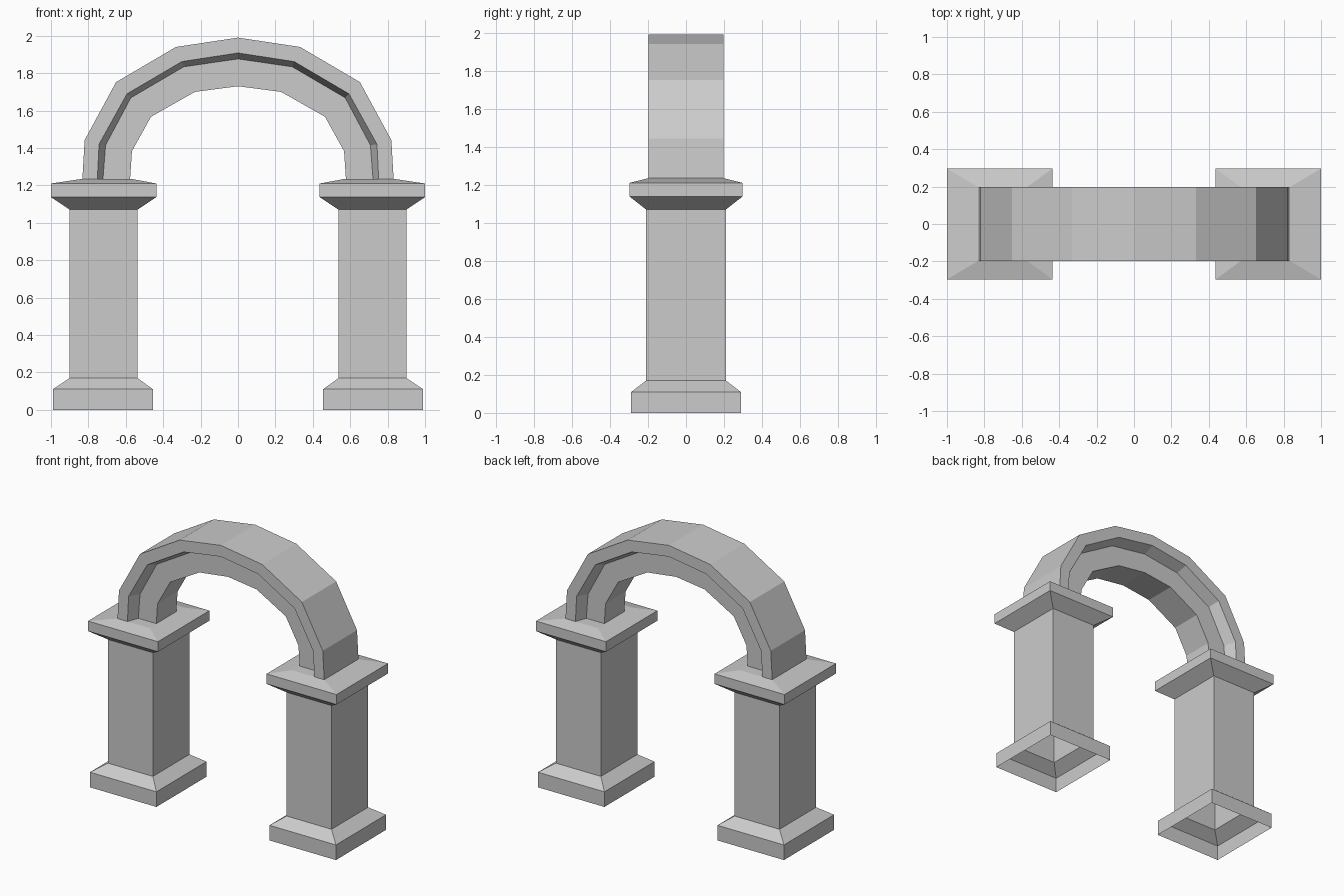
import bpy
import bmesh

if "Cube" in bpy.data.objects:
    bpy.data.objects.remove(bpy.data.objects["Cube"], do_unlink=True)

# Single stone colour
stone = bpy.data.materials.new("grey stone")
stone.use_nodes = True
stone.diffuse_color = (0.6, 0.6, 0.6, 1)
stone.node_tree.nodes["Principled BSDF"].inputs["Base Color"].default_value = (0.6, 0.6, 0.6, 1)


def loft(name, rings, cap_end=False):
    """Skin closed rings into a shell and mirror it across x = 0."""
    bm = bmesh.new()
    loops = [[bm.verts.new(p) for p in ring] for ring in rings]
    for a, b in zip(loops, loops[1:]):
        n = len(a)
        for i in range(n):
            j = (i + 1) % n
            bm.faces.new((a[i], a[j], b[j], b[i]))
    if cap_end:
        bm.faces.new(loops[-1])
    bmesh.ops.recalc_face_normals(bm, faces=bm.faces)
    mesh = bpy.data.meshes.new(name)
    bm.to_mesh(mesh)
    bm.free()
    mesh.materials.append(stone)
    obj = bpy.data.objects.new(name, mesh)
    bpy.context.collection.objects.link(obj)
    mirror = obj.modifiers.new("Mirror", "MIRROR")
    mirror.use_clip = True
    return obj


def rectangle(x0, x1, half_y, z):
    return [(x0, -half_y, z), (x1, -half_y, z), (x1, half_y, z), (x0, half_y, z)]


# Pillars: hollow, open below; base, shaft and capital in one profile
loft("pillars", [
    rectangle(0.455, 0.99, 0.288, 0),
    rectangle(0.455, 0.99, 0.288, 0.11),
    rectangle(0.538, 0.90, 0.21, 0.17),
    rectangle(0.538, 0.90, 0.21, 1.07),
    rectangle(0.437, 1.0, 0.296, 1.137),
    rectangle(0.437, 1.0, 0.296, 1.21),
    rectangle(0.572, 0.832, 0.197, 1.235),
], cap_end=True)

# Arch: outer rim, bevelled step, recessed inner band, from foot to crown
outer = [(0.832, 1.234), (0.82, 1.442), (0.652, 1.752), (0.332, 1.94), (0, 1.99)]
step_top = [(0.752, 1.234), (0.743, 1.42), (0.593, 1.69), (0.30, 1.862), (0, 1.908)]
step_foot = [(0.722, 1.234), (0.708, 1.415), (0.573, 1.668), (0.29, 1.834), (0, 1.876)]
inner = [(0.577, 1.234), (0.567, 1.383), (0.465, 1.567), (0.23, 1.70), (0, 1.73)]

rim, band = 0.197, 0.115
sections = []
for stations in zip(outer, step_top, step_foot, inner):
    front = [(x, -y, z) for (x, z), y in zip(stations, (rim, rim, band, band))]
    back = [(x, -y, z) for x, y, z in reversed(front)]
    sections.append(front + back)
loft("arch", sections)
